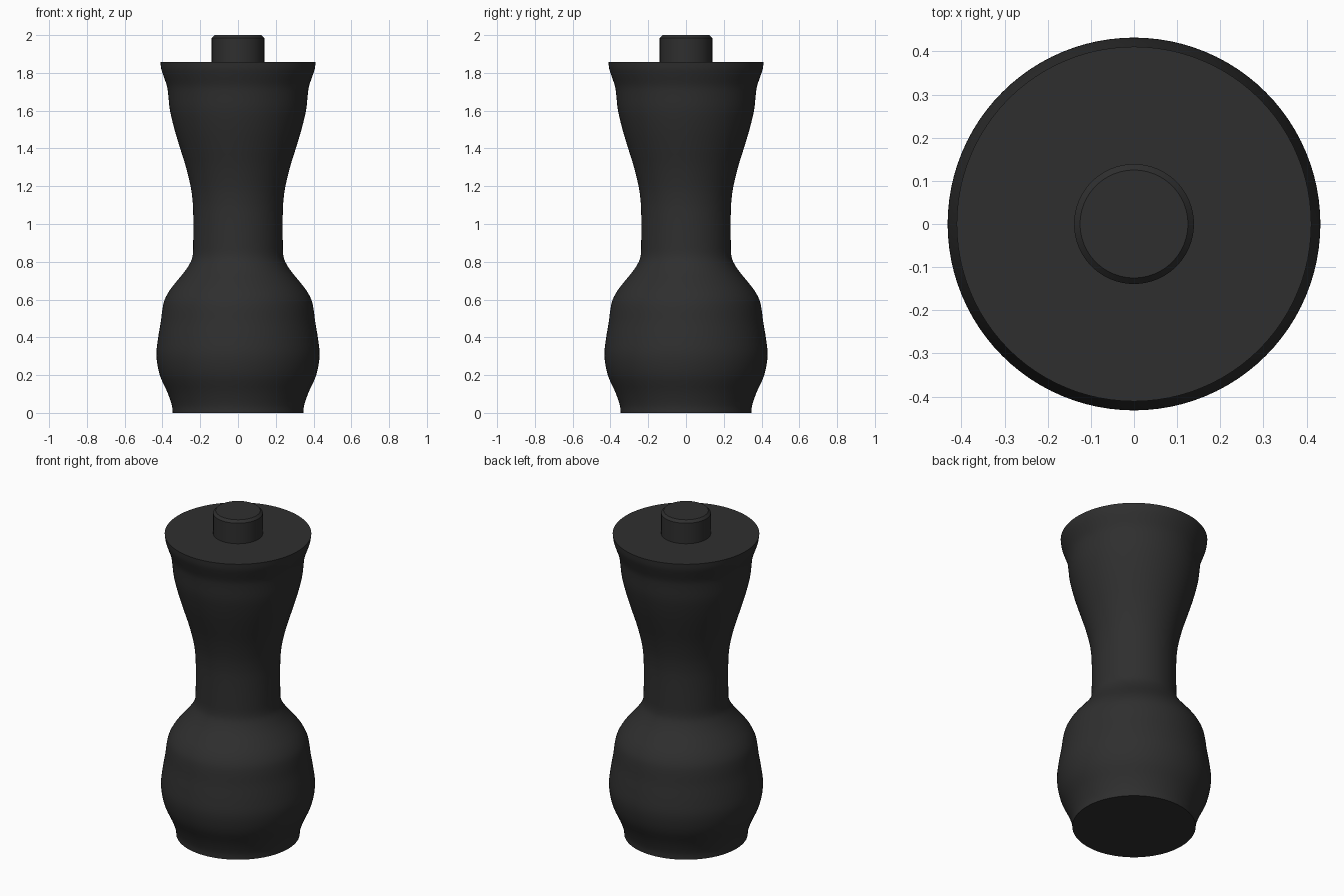
import bpy, bmesh, math
from mathutils import Vector

if "Cube" in bpy.data.objects:
    bpy.data.objects.remove(bpy.data.objects["Cube"])

SEGMENTS = 96

charcoal = bpy.data.materials.new("charcoal")
charcoal.diffuse_color = (0.028, 0.028, 0.028, 1)
charcoal.use_nodes = True
charcoal.node_tree.nodes["Principled BSDF"].inputs["Base Color"].default_value = charcoal.diffuse_color


def smooth_profile(points, steps=3):
    """Catmull-Rom curve through (radius, height) points."""
    p = [Vector(q) for q in points]
    p = [2 * p[0] - p[1]] + p + [2 * p[-1] - p[-2]]
    out = []
    for a, b, c, d in zip(p, p[1:], p[2:], p[3:]):
        for i in range(steps):
            t = i / steps
            out.append(0.5 * (2 * b + (c - a) * t + (2 * a - 5 * b + 4 * c - d) * t ** 2
                              + (3 * b - a - 3 * c + d) * t ** 3))
    return out + [p[-2]]


def lathe(name, profile):
    """Spin a profile round z and cap both ends."""
    bm = bmesh.new()
    rings = []
    for r, z in profile:
        rings.append([bm.verts.new((r * math.cos(a), r * math.sin(a), z))
                      for a in (2 * math.pi * i / SEGMENTS for i in range(SEGMENTS))])
    for low, high in zip(rings, rings[1:]):
        for i in range(SEGMENTS):
            j = (i + 1) % SEGMENTS
            bm.faces.new((low[i], low[j], high[j], high[i]))
    bm.faces.new(rings[0][::-1])
    bm.faces.new(rings[-1])
    mesh = bpy.data.meshes.new(name)
    bm.to_mesh(mesh)
    bm.free()
    mesh.materials.append(charcoal)
    obj = bpy.data.objects.new(name, mesh)
    bpy.context.collection.objects.link(obj)
    bpy.ops.object.select_all(action='DESELECT')
    obj.select_set(True)
    bpy.context.view_layer.objects.active = obj
    bpy.ops.object.shade_smooth_by_angle(angle=math.radians(30))
    return obj


# Turned body: foot, belly, shoulder, narrow grip, flared head
body = smooth_profile([
    (0.346, 0), (0.350, 0.04), (0.374, 0.11), (0.414, 0.20), (0.432, 0.30),
    (0.424, 0.39), (0.409, 0.48), (0.400, 0.55), (0.388, 0.60), (0.361, 0.65),
    (0.322, 0.70), (0.281, 0.75), (0.250, 0.80), (0.239, 0.84), (0.237, 0.90),
    (0.237, 1.06), (0.241, 1.13), (0.251, 1.20), (0.275, 1.30), (0.306, 1.40),
    (0.336, 1.50), (0.360, 1.60), (0.369, 1.68), (0.376, 1.73), (0.393, 1.78),
    (0.406, 1.82), (0.411, 1.858)])
lathe("body", body)

# Short top knob with a chamfered rim
lathe("top_knob", [(0.139, 1.85), (0.139, 1.985), (0.125, 2.0)])
